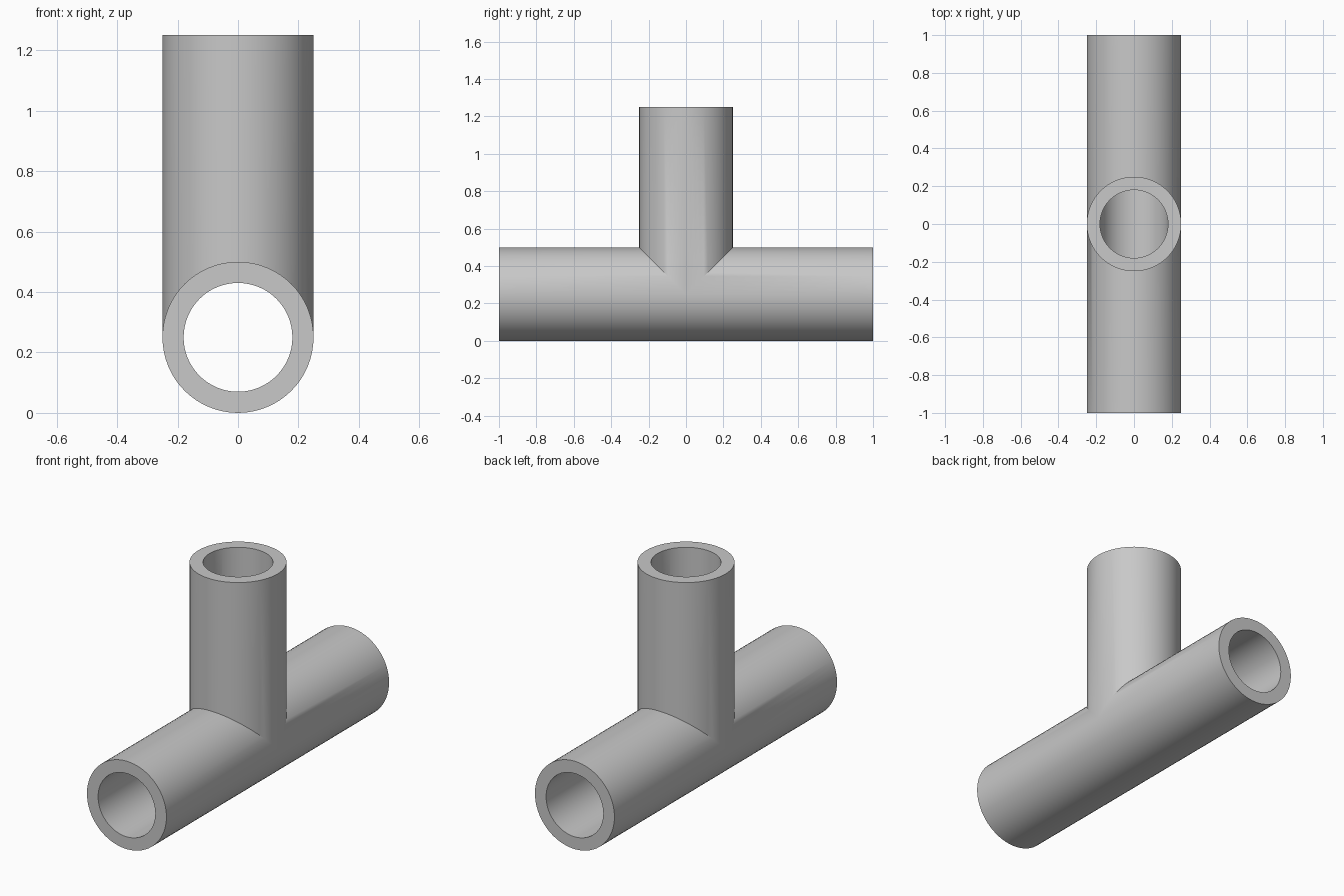
import bpy, bmesh, math

if "Cube" in bpy.data.objects:
    bpy.data.objects.remove(bpy.data.objects["Cube"])

OUTER, INNER = 0.25, 0.18
AXIS, TOP, END = 0.25, 1.25, 1.0
SEGMENTS = 64

grey = bpy.data.materials.new("pipe grey")
grey.use_nodes = True
colour = (0.58, 0.58, 0.58, 1)
grey.diffuse_color = colour
grey.node_tree.nodes["Principled BSDF"].inputs["Base Color"].default_value = colour

bm = bmesh.new()


def bridge(ring_a, ring_b):
    for i in range(SEGMENTS):
        j = (i + 1) % SEGMENTS
        bm.faces.new((ring_a[i], ring_a[j], ring_b[j], ring_b[i]))


def skin(radius):
    """Mitred walls of the tee at one radius; returns its three open rims."""
    circle = [(radius * math.cos(math.tau * i / SEGMENTS),
               radius * math.sin(math.tau * i / SEGMENTS)) for i in range(SEGMENTS)]
    rims = []
    # Two halves of the main run, mitred around the branch on their upper side
    for side in (-1, 1):
        rim = [bm.verts.new((c, side * END, AXIS + s)) for c, s in circle]
        seam = [bm.verts.new((c, side * max(0, s), AXIS + s)) for c, s in circle]
        bridge(rim, seam)
        rims.append(rim)
    # Upright branch, meeting the run along the same seam
    rim = [bm.verts.new((c, s, TOP)) for c, s in circle]
    seam = [bm.verts.new((c, s, AXIS + abs(s))) for c, s in circle]
    bridge(rim, seam)
    rims.append(rim)
    return rims


# Outside walls, bores and the flat rings closing each end
for outer_rim, inner_rim in zip(skin(OUTER), skin(INNER)):
    bridge(outer_rim, inner_rim)

bmesh.ops.remove_doubles(bm, verts=bm.verts, dist=0.0001)
bmesh.ops.recalc_face_normals(bm, faces=bm.faces)

mesh = bpy.data.meshes.new("tee_pipe")
bm.to_mesh(mesh)
bm.free()
mesh.materials.append(grey)
pipe = bpy.data.objects.new("tee_pipe", mesh)
bpy.context.collection.objects.link(pipe)

bpy.ops.object.select_all(action="DESELECT")
pipe.select_set(True)
bpy.context.view_layer.objects.active = pipe
bpy.ops.object.shade_smooth_by_angle(angle=math.radians(30))
